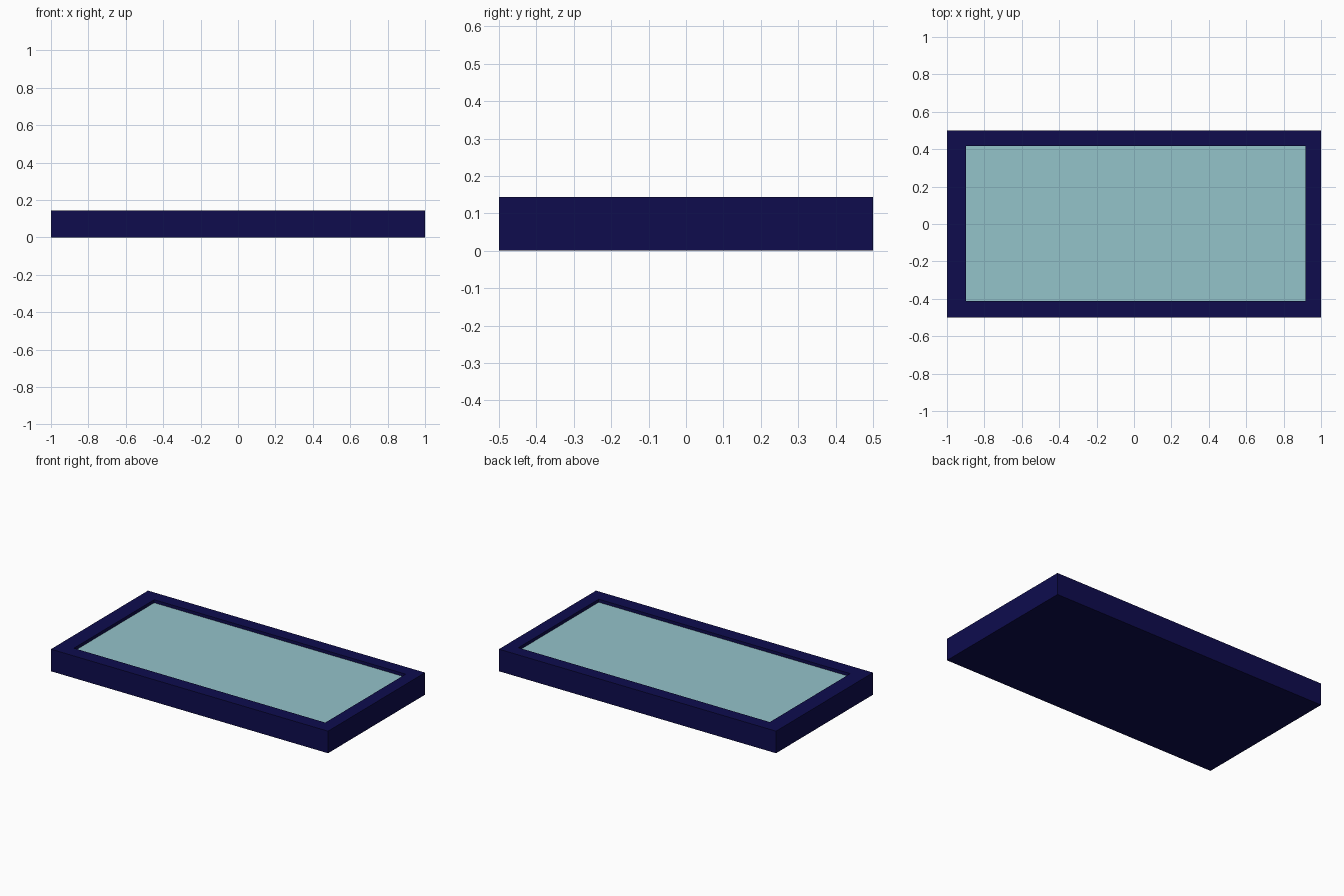
import bpy
import bmesh

if "Cube" in bpy.data.objects:
    bpy.data.objects.remove(bpy.data.objects["Cube"])

HEIGHT = 0.144
RECESS = 0.02
OUTER = (-1.0, 1.0, -0.5, 0.5)
INNER = (-0.897, 0.918, -0.411, 0.417)


def material(name, color):
    mat = bpy.data.materials.new(name)
    mat.diffuse_color = (*color, 1.0)
    mat.use_nodes = True
    mat.node_tree.nodes["Principled BSDF"].inputs["Base Color"].default_value = mat.diffuse_color
    return mat


def ring(bm, rect, z):
    x0, x1, y0, y1 = rect
    return [bm.verts.new((x, y, z)) for x, y in ((x0, y0), (x1, y0), (x1, y1), (x0, y1))]


def bridge(bm, a, b):
    for i in range(4):
        j = (i + 1) % 4
        bm.faces.new((a[i], a[j], b[j], b[i]))


def make_object(name, bm, mat):
    mesh = bpy.data.meshes.new(name)
    bm.to_mesh(mesh)
    bm.free()
    mesh.materials.append(mat)
    obj = bpy.data.objects.new(name, mesh)
    bpy.context.collection.objects.link(obj)
    return obj


# Tray: closed slab with a raised rim around a shallow recess
bm = bmesh.new()
rings = [ring(bm, OUTER, 0), ring(bm, OUTER, HEIGHT), ring(bm, INNER, HEIGHT),
         ring(bm, INNER, HEIGHT - RECESS)]
bm.faces.new(rings[0][::-1])
for lower, upper in zip(rings, rings[1:]):
    bridge(bm, lower, upper)
make_object("frame", bm, material("navy", (0.0044, 0.0037, 0.076)))

# Flat panel closing the floor of the recess
bm = bmesh.new()
bm.faces.new(ring(bm, INNER, HEIGHT - RECESS))
make_object("inset_panel", bm, material("pale_teal", (0.296, 0.546, 0.591)))
